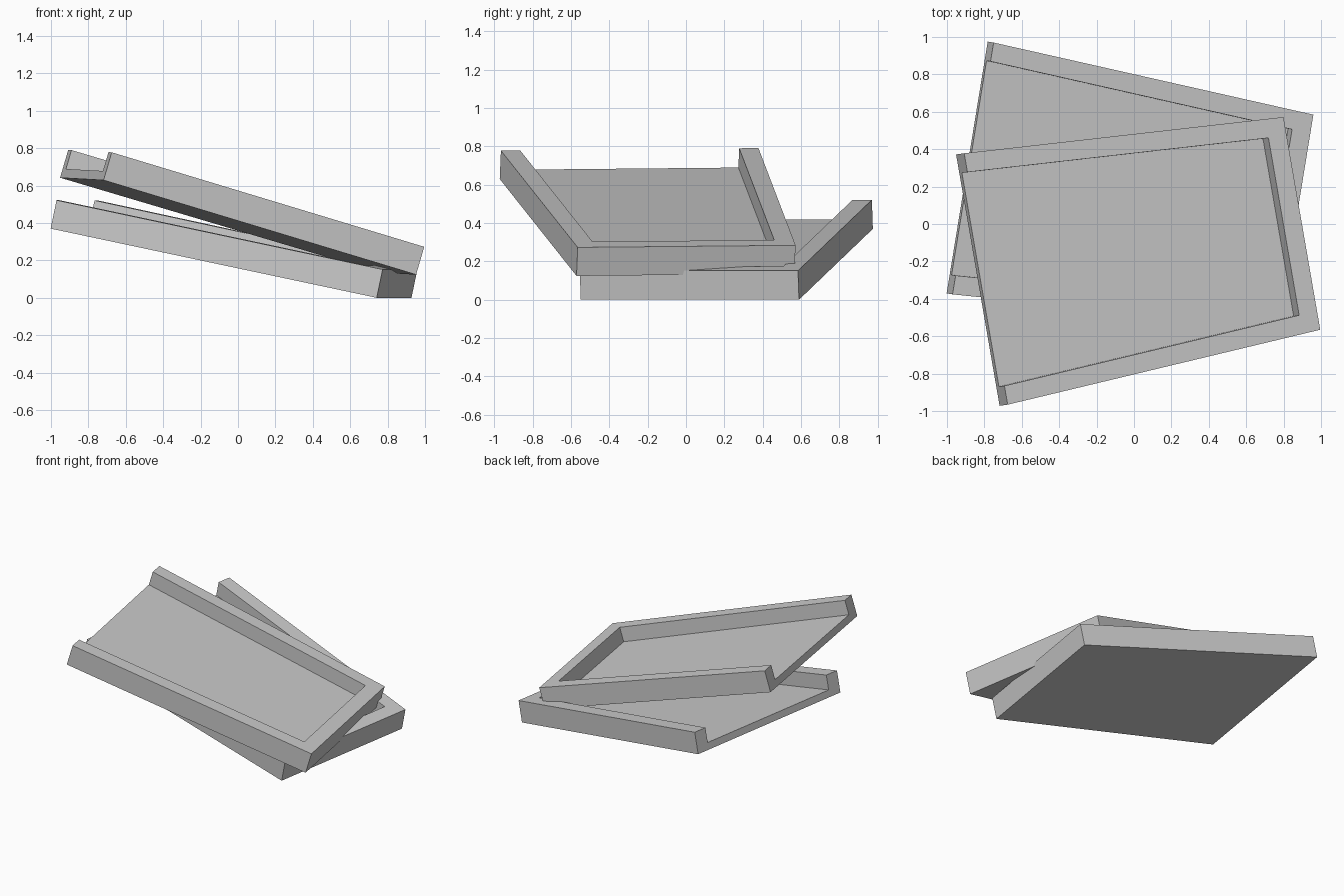
import bpy, bmesh
from mathutils import Vector, Matrix

if "Cube" in bpy.data.objects:
    bpy.data.objects.remove(bpy.data.objects["Cube"])

LENGTH, LEFT_HALF, RIGHT_HALF = 1.788, 0.682, 0.577   # tapered tray outline
WALL, FLOOR, HEIGHT = 0.102, 0.05, 0.155


def half_width(u):
    return LEFT_HALF + (RIGHT_HALF - LEFT_HALF) * u / LENGTH


def prism(name, outline, height, matrix):
    bm = bmesh.new()
    face = bm.faces.new([bm.verts.new((u, v, 0)) for u, v in outline])
    top = bmesh.ops.extrude_face_region(bm, geom=[face])["geom"]
    bmesh.ops.translate(bm, vec=(0, 0, height),
                        verts=[g for g in top if isinstance(g, bmesh.types.BMVert)])
    bmesh.ops.recalc_face_normals(bm, faces=bm.faces)
    mesh = bpy.data.meshes.new(name)
    bm.to_mesh(mesh)
    bm.free()
    obj = bpy.data.objects.new(name, mesh)
    obj.matrix_world = matrix
    bpy.context.collection.objects.link(obj)


def tray(name, open_end, closed_end, across):
    # Local frame: x runs from the open end to the closed end
    start = Vector(open_end)
    x = (Vector(closed_end) - start).normalized()
    z = x.cross(Vector(across)).normalized()
    y = z.cross(x)
    m = Matrix((x, y, z)).transposed().to_4x4()
    m.translation = start

    inner_u = LENGTH - WALL
    a, b = LEFT_HALF, RIGHT_HALF
    c, d = a - WALL, half_width(inner_u) - WALL
    # Three-sided raised rim, open at the high end
    prism(name + "_rim", [(0, -a), (LENGTH, -b), (LENGTH, b), (0, a),
                          (0, c), (inner_u, d), (inner_u, -d), (0, -c)], HEIGHT, m)
    # Floor panel between the rim walls
    prism(name + "_floor", [(0, -c), (inner_u, -d), (inner_u, d), (0, c)], FLOOR, m)


tray("lower_tray", (-0.892, 0.302, 0.37), (0.835, 0.02, 0.0), (0.215, 1.345, 0.0))
tray("upper_tray", (-0.835, -0.30, 0.636), (0.853, -0.003, 0.13), (-0.23, 1.347, 0.012))
